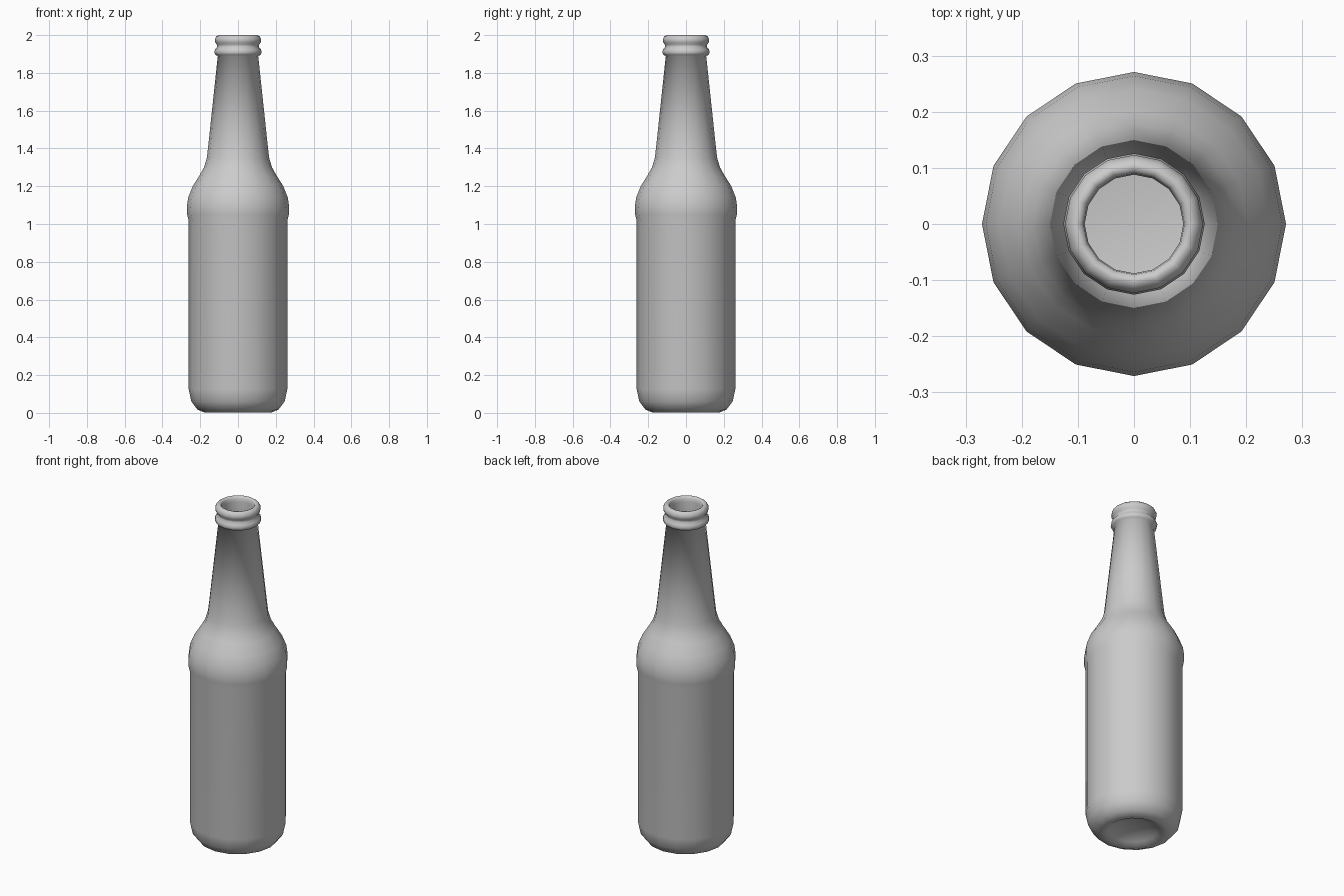
import bpy, bmesh, math

if "Cube" in bpy.data.objects:
    bpy.data.objects.remove(bpy.data.objects["Cube"])

SIDES = 16

# Outer wall from the base hollow up to the lip (radius, height)
outer = [(0, .045), (.08, .04), (.13, .018), (.155, .003), (.18, .003), (.215, .018),
         (.247, .06), (.261, .125), (.262, 1.02), (.269, 1.05), (.271, 1.09), (.264, 1.14),
         (.24, 1.2), (.202, 1.26), (.18, 1.3), (.165, 1.35), (.158, 1.41), (.107, 1.89)]
# Collar ring, groove and rolled lip
lip = [(.12, 1.895), (.126, 1.91), (.121, 1.925), (.11, 1.938), (.112, 1.95), (.121, 1.962),
       (.123, 1.977), (.116, 1.992), (.105, 2.0), (.096, 1.998), (.09, 1.99), (.088, 1.97)]
# Inner wall down to the floor
inner = [(.088, 1.89), (.132, 1.4), (.15, 1.31), (.21, 1.2), (.238, 1.12), (.236, 1.02),
         (.236, .13), (.215, .08), (.16, .06), (0, .06)]


def lathe(name, profile):
    bm = bmesh.new()
    verts = [bm.verts.new((r, 0, z)) for r, z in profile]
    edges = [bm.edges.new(pair) for pair in zip(verts, verts[1:])]
    bmesh.ops.spin(bm, geom=verts + edges, cent=(0, 0, 0), axis=(0, 0, 1),
                   angle=math.tau, steps=SIDES, use_merge=True)
    bmesh.ops.remove_doubles(bm, verts=bm.verts[:], dist=1e-4)
    bmesh.ops.recalc_face_normals(bm, faces=bm.faces[:])
    mesh = bpy.data.meshes.new(name)
    bm.to_mesh(mesh)
    bm.free()
    obj = bpy.data.objects.new(name, mesh)
    bpy.context.collection.objects.link(obj)
    for face in mesh.polygons:
        face.use_smooth = True
    return obj


# Bottle as one hollow turned shell
lathe("bottle", outer + lip + inner)
